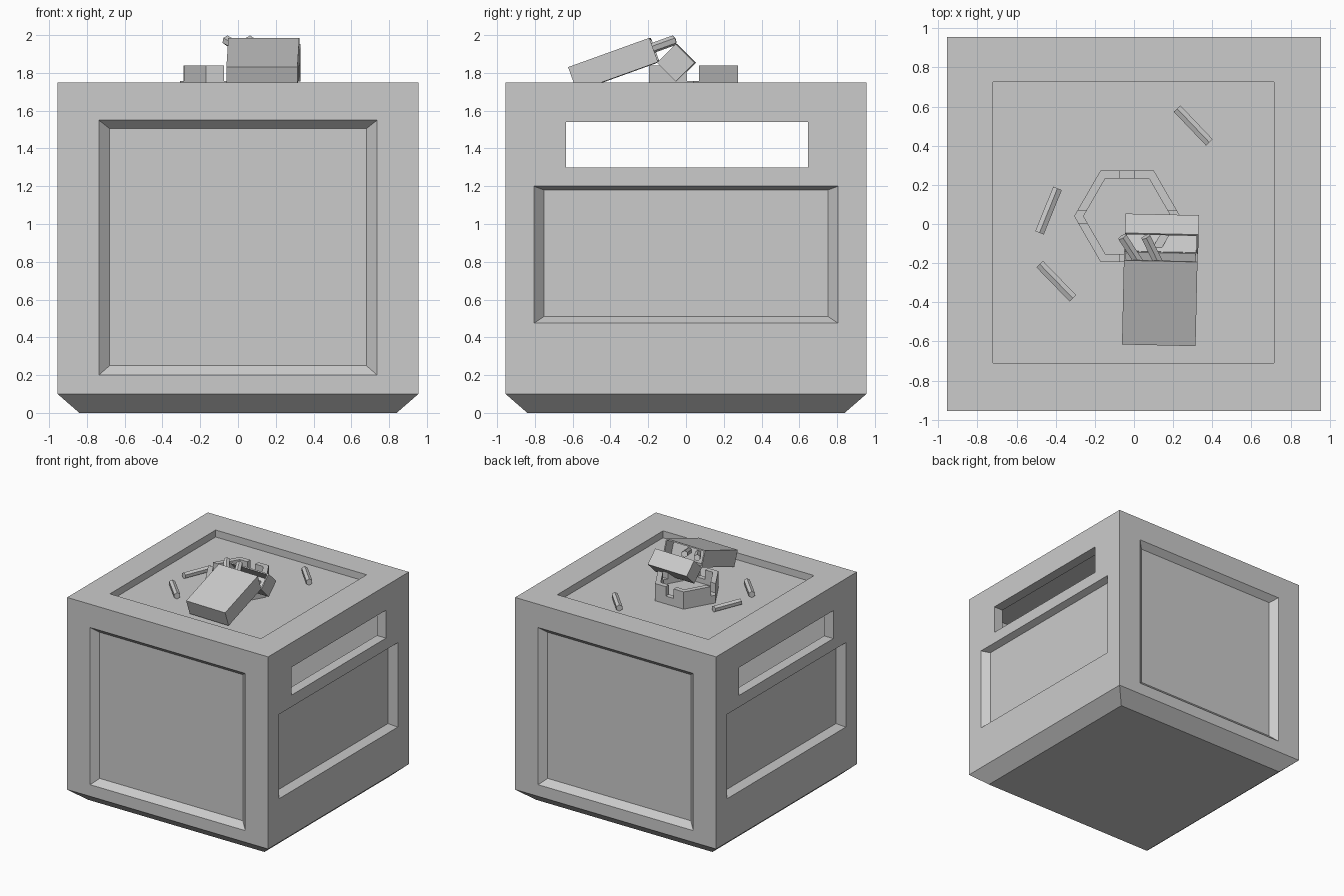
import bpy, bmesh
from math import radians, sin, cos, pi
from mathutils import Vector, Matrix

if "Cube" in bpy.data.objects:
    bpy.data.objects.remove(bpy.data.objects["Cube"])


def loft(name, loops):
    """Closed solid skinned through matching point loops."""
    bm = bmesh.new()
    rows = [[bm.verts.new(p) for p in loop] for loop in loops]
    n = len(rows[0])
    for a, b in zip(rows, rows[1:]):
        for i in range(n):
            j = (i + 1) % n
            bm.faces.new((a[i], a[j], b[j], b[i]))
    bm.faces.new(rows[0][::-1])
    bm.faces.new(rows[-1])
    bmesh.ops.recalc_face_normals(bm, faces=bm.faces)
    me = bpy.data.meshes.new(name)
    bm.to_mesh(me)
    bm.free()
    ob = bpy.data.objects.new(name, me)
    bpy.context.collection.objects.link(ob)
    return ob


def rect(x0, x1, y0, y1, z):
    return [(x0, y0, z), (x1, y0, z), (x1, y1, z), (x0, y1, z)]


def box(name, x0, x1, y0, y1, z0, z1):
    return loft(name, [rect(x0, x1, y0, y1, z0), rect(x0, x1, y0, y1, z1)])


def ngon(n, r, z, cx=0, cy=0, start=0):
    return [(cx + r * cos(start + 2 * pi * i / n), cy + r * sin(start + 2 * pi * i / n), z)
            for i in range(n)]


def cut(target, *cutters):
    for c in cutters:
        m = target.modifiers.new("cut", 'BOOLEAN')
        m.operation, m.solver, m.object = 'DIFFERENCE', 'EXACT', c
        bpy.context.view_layer.objects.active = target
        bpy.ops.object.modifier_apply(modifier=m.name)
        bpy.data.objects.remove(c)


# Crate body with chamfered foot
W, TOP, FLOOR = 0.955, 1.75, 1.69
crate = loft("crate", [rect(-s, s, -s, s, z) for s, z in ((0.84, 0), (W, 0.1), (W, TOP))])


# Bevelled panel recess, built for the front then spun to each side
def panel(half, half_in, z0, z1, zi0, zi1, depth, angle):
    def ring(h, a, b, y):
        return [(-h, y, a), (h, y, a), (h, y, b), (-h, y, b)]
    p = loft("panel_cutter", [ring(half, z0, z1, -W - 0.1), ring(half, z0, z1, -W),
                              ring(half_in, zi0, zi1, -W + depth)])
    p.data.transform(Matrix.Rotation(radians(angle), 4, 'Z'))
    return p


# Hollow interior, side slots, top tray and four panels
cut(crate,
    box("cavity_cutter", -0.868, 0.868, -0.868, 0.868, 0.15, 1.6),
    box("slot_cutter", -1.2, 1.2, -0.635, 0.645, 1.30, 1.54),
    box("tray_cutter", -0.72, 0.715, -0.71, 0.725, FLOOR, 2),
    *[panel(0.737, 0.68, 0.2, 1.55, 0.25, 1.505, 0.05, a) for a in (0, 180)],
    *[panel(0.805, 0.752, 0.475, 1.2, 0.51, 1.18, 0.057, a) for a in (90, 270)])

# Hexagonal ashtray with four notches
cx, cy = -0.035, 0.04
ashtray = loft("ashtray", [ngon(6, 0.271, z, cx, cy) for z in (FLOOR - 0.005, 1.838)])
cut(ashtray,
    loft("bowl_cutter", [ngon(6, 0.223, z, cx, cy) for z in (1.715, 2)]),
    box("notch_cutter", cx - 0.5, cx + 0.5, cy - 0.035, cy + 0.03, 1.757, 2),
    box("notch_cutter", cx - 0.04, cx + 0.035, cy - 0.5, cy + 0.5, 1.757, 2))


# Paper pack: tilted body and flipped-open lid
def place(ob, loc, tilt):
    ob.matrix_world = (Matrix.Translation(loc) @ Matrix.Rotation(radians(-1.3), 4, 'Z')
                       @ Matrix.Rotation(radians(tilt), 4, 'X'))


w, ln, t = 0.188, 0.2285, 0.068
body = box("pack_body", -w, w, -ln, ln, -t, t)
cut(body, box("mouth_cutter", -w + 0.01, w - 0.01, ln - 0.1, ln + 0.1, -t + 0.01, t - 0.01))
place(body, (0.132, -0.382, 1.844), 19.8)

h = 0.07
lid = box("pack_lid", -w, w, -h, h, -h, h)
cut(lid, box("lid_cutter", -w + 0.01, w - 0.01, -h + 0.01, h - 0.01, -h + 0.01, h + 0.1))
place(lid, (0.142, -0.05, 1.853), 45)


# Six-sided sticks between two points, one ridge facing up
def stick(name, a, b, r=0.027):
    a, b = Vector(a), Vector(b)
    d = (b - a).normalized()
    side = d.cross(Vector((0, 0, 1))).normalized()
    up = side.cross(d)
    loft(name, [[p + side * r * sin(k * pi / 3) + up * r * cos(k * pi / 3) for k in range(6)]
                for p in (a, b)])


zs = FLOOR + 0.026
for i, (a, b) in enumerate([((0.22, 0.59, zs), (0.385, 0.417, zs)),
                            ((-0.391, 0.182, zs), (-0.483, -0.045, zs)),
                            ((-0.482, -0.205, zs), (-0.312, -0.38, zs)),
                            ((-0.06, -0.065, 1.972), (0.06, -0.25, 1.905)),
                            ((0.06, -0.065, 1.972), (0.15, -0.25, 1.905))]):
    stick(f"stick_{i + 1}", a, b)
